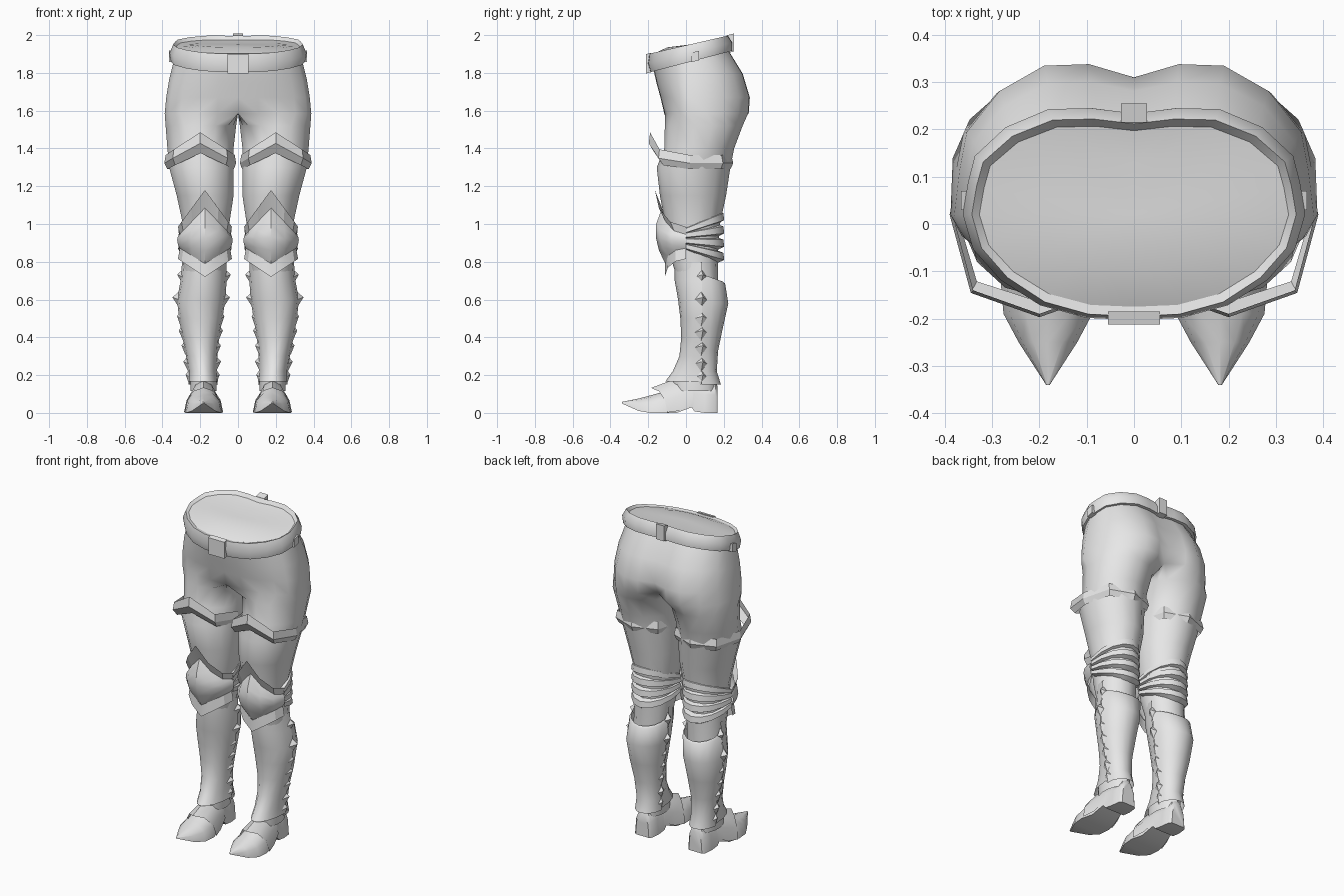
import bpy, bmesh
from math import sin, cos, pi, radians

if "Cube" in bpy.data.objects:
    bpy.data.objects.remove(bpy.data.objects["Cube"])

steel = bpy.data.materials.new("pale grey")
steel.diffuse_color = (0.8, 0.8, 0.8, 1)
steel.use_nodes = True
steel.node_tree.nodes["Principled BSDF"].inputs["Base Color"].default_value = steel.diffuse_color


def finish(name, bm, angle=40, mirror=True):
    """Turn a bmesh into a smooth-shaded object, mirrored left to right."""
    bmesh.ops.remove_doubles(bm, verts=bm.verts, dist=0.0005)
    bmesh.ops.recalc_face_normals(bm, faces=bm.faces)
    me = bpy.data.meshes.new(name)
    bm.to_mesh(me)
    bm.free()
    me.materials.append(steel)
    for p in me.polygons:
        p.use_smooth = True
    me.set_sharp_from_angle(angle=radians(angle))
    ob = bpy.data.objects.new(name, me)
    bpy.context.collection.objects.link(ob)
    if mirror:
        ob.modifiers.new("Mirror", 'MIRROR').merge_threshold = 0.002
    return ob


def loft(name, rows, closed=False, caps=False, angle=40):
    """Skin a list of equal-length point rows."""
    bm = bmesh.new()
    vs = [[bm.verts.new(p) for p in r] for r in rows]
    n = len(rows[0])
    for a, b in zip(vs, vs[1:]):
        for i in range(n if closed else n - 1):
            j = (i + 1) % n
            q = (a[i], a[j], b[j], b[i])
            if not all(abs(v.co.x) < 1e-5 for v in q):   # no wall on the mirror plane
                bm.faces.new(q)
    if caps:
        bm.faces.new(vs[0])
        bm.faces.new(vs[-1])
    return finish(name, bm, angle)


def box(name, x, y, z, mirror=False, tilt=0.0):
    bm = bmesh.new()
    bmesh.ops.create_cube(bm, size=1)
    for v in bm.verts:
        c = v.co
        px, py, pz = [r[0] + (r[1] - r[0]) * (k + .5) for r, k in zip((x, y, z), c)]
        v.co = (px, py, pz + tilt * py)
    return finish(name, bm, 30, mirror)


# Half outline of the hips, front centre to back centre
HALF = [(0, -1), (.28, -.98), (.55, -.86), (.78, -.62), (.94, -.33), (1, 0),
        (.97, .3), (.93, .55), (.75, .82), (.5, .99), (.25, 1), (0, .95)]


def hip(z, slope, X, yf, yb, cleft=0):
    pts = []
    for i, (u, v) in enumerate(HALF):
        y = .02 + (v * (yb - .02) if v > 0 else -v * (yf - .02))
        if i == 11:
            y -= cleft
        pts.append((u * X, y, z + slope * y))
    return pts


def hip_closed(*a):
    p = hip(*a)
    f, b = p[0], p[-1]
    return p + [tuple(b[k] + (f[k] - b[k]) * t / 5 for k in range(3)) for t in range(1, 5)]


def leg_ring(z, cx, rx, yf, yb):
    angs = [-50 + 280 * k / 11 for k in range(12)] + [230 + 16 * k for k in range(1, 5)]
    cy, ry = (yf + yb) / 2, (yb - yf) / 2
    return [(cx + rx * sin(radians(a)), cy - ry * cos(radians(a)), z) for a in angs]


# Hips and legs
body = [hip_closed(1.86, .26, .34, -.172, .225, 0), hip_closed(1.76, .12, .365, -.155, .30, .005),
        hip_closed(1.67, 0, .38, -.135, .338, .012), hip_closed(1.585, 0, .388, -.115, .332, .05)]
body += [leg_ring(*r) for r in [
    (1.52, .198, .19, -.112, .30), (1.4, .2, .178, -.115, .255), (1.3, .195, .174, -.155, .235),
    (1.15, .175, .153, -.138, .212), (1.0, .17, .125, -.11, .18), (.85, .175, .115, -.09, .17),
    (.66, .185, .105, -.03, .17)]]
loft("hips_and_legs", body, closed=True, angle=60)

# Tilted belt with a shallow domed lid inside it
loft("belt", [hip(*r) for r in [
    (1.858, .26, .335, -.17, .22), (1.853, .26, .355, -.19, .245), (1.90, .25, .362, -.203, .245),
    (1.946, .23, .343, -.195, .222), (1.932, .2, .325, -.172, .205)]], angle=45)
loft("waist_lid", [hip(*r) for r in [
    (1.934, .2, .327, -.175, .207), (1.945, .1, .21, -.10, .14), (1.95, 0, .0, .02, .02)]], angle=60)
box("buckle", (-.055, .055), (-.212, -.185), (1.85, 1.952), tilt=.25)
box("back_belt_loop", (-.027, .027), (.215, .255), (1.85, 1.945), tilt=.25)
box("side_belt_loop", (.335, .366), (.03, .07), (1.85, 1.90), mirror=True, tilt=.25)


# Thigh cuffs with a raised front point
def cuff(z, peak, cx, rx, yf, yb):
    pts = []
    for k in range(8):
        a = k * pi / 4
        m = 1.08 if k % 2 else 1
        s, c = sin(a) * m, cos(a) * m
        y = .02 + (c * (yf - .02) if c > 0 else -c * (yb - .02))
        pts.append((cx + rx * s, y, z + peak * max(0, cos(a)) ** 4))
    return pts


loft("thigh_cuff", [cuff(1.365, .12, .2, .183, -.19, .24), cuff(1.322, .105, .2, .19, -.197, .25),
                    cuff(1.29, .085, .198, .176, -.165, .235)], closed=True, angle=25)


# Knee plate: flared top and bottom edges around a dome
def knee(zc, zs, hw, d):
    return [(.175 + hw * sin(a), -d * cos(a), zs + (zc - zs) * (1 - abs(sin(a))))
            for a in [radians(-90 + 30 * k) for k in range(7)]]


loft("knee_plate", [knee(*r) for r in [
    (1.18, .985, .143, .165), (1.085, .945, .134, .127), (1.0, .935, .143, .158), (.93, .915, .147, .16),
    (.86, .89, .143, .143), (.79, .872, .133, .11), (.72, .815, .143, .112)]], angle=32)


# Straps fanning out behind the knee
def strap(z_side, z_back, r):
    return [(.175 + (.118 + r) * cos(a), (.178 + r) * sin(a), z_side + (z_back - z_side) * sin(a))
            for a in [pi * k / 8 for k in range(9)]]


for n, (zs, zb) in enumerate([(.965, 1.035), (.94, .965), (.91, .895), (.88, .825)]):
    loft(f"knee_strap_{n + 1}", [strap(zs + .016, zb + .035, -.012), strap(zs + .012, zb + .022, .02),
                                 strap(zs - .010, zb - .015, .024), strap(zs - .016, zb - .032, -.012)],
         angle=50)


# Shin guard front and calf guard back, meeting at a side seam
def arc(z, cx, rx, y_end, seam=.085, drop=0):
    return [(cx + rx * cos(a), seam + (y_end - seam) * sin(a), z - drop * sin(a))
            for a in [pi * k / 8 for k in range(9)]]


SHIN = [(.80, .178, .118, -.06), (.7, .182, .122, -.06), (.6, .195, .128, -.042), (.5, .197, .115, -.03),
        (.4, .197, .097, -.025), (.3, .192, .083, -.035), (.22, .187, .077, -.07), (.165, .185, .08, -.11)]
loft("shin_guard", [arc(*r) for r in SHIN], angle=50)
CALF = [(.735, .182, .112, .195, .085, .04), (.72, .182, .12, .207, .085, .035), (.58, .195, .122, .224),
        (.45, .197, .105, .195), (.33, .193, .083, .17), (.22, .187, .075, .163), (.15, .185, .078, .185)]
loft("calf_guard", [arc(*r) for r in CALF], angle=50)

# Row of spikes along both seams of each shin guard
bm = bmesh.new()
for z, cx, base, tip in [(.72, .18, .11, .142), (.6, .195, .118, .152), (.5, .197, .107, .125),
                         (.425, .197, .094, .117), (.345, .195, .082, .104), (.26, .19, .073, .1),
                         (.19, .187, .07, .09)]:
    for s in (-1, 1):
        h = .042
        ring = [bm.verts.new((cx + s * base, .08 + dy, z + dz))
                for dy, dz in ((-.035, 0), (0, h), (.03, 0), (0, -h))]
        top = bm.verts.new((cx + s * tip, .09, z + .012))
        for i in range(4):
            bm.faces.new((ring[i], ring[(i + 1) % 4], top))
        bm.faces.new(ring)
finish("seam_spikes", bm, 30)


# Boot with a heel and a pointed, raised toe
def sole(y, hw, zt, zb):
    pts = []
    for k in range(7):
        a = radians(-90 + 30 * k)
        pts.append((.182 + hw * sin(a), y, zb + (zt - zb) * cos(a) ** .8 if abs(k - 3) < 3 else zb))
    return pts


loft("boot", [sole(*r) for r in [
    (.168, .045, .14, 0), (.155, .058, .165, 0), (.10, .064, .17, 0), (.045, .066, .17, .008),
    (.03, .068, .17, .03), (-.05, .082, .15, 0), (-.12, .1, .112, 0), (-.19, .094, .092, 0),
    (-.25, .062, .076, .01), (-.34, .004, .058, .05)]], closed=True, caps=True, angle=40)


# Pointed plate over the instep
def instep(yc, ys, hw, zt, zb):
    return [(.182 + hw * sin(a), ys + (yc - ys) * (1 - abs(sin(a))), zb + (zt - zb) * max(0, cos(a)))
            for a in [radians(-90 + 30 * k) for k in range(7)]]


loft("instep_plate", [instep(*r) for r in [
    (.0, .04, .068, .18, .05), (-.09, -.03, .086, .168, .012), (-.185, -.1, .104, .132, .002)]], angle=35)

# Ankle band above the boot
loft("ankle_band", [leg_ring(z, .184, r, -.07, .16) for z, r in ((.21, .066), (.165, .07), (.115, .07))],
     closed=True, angle=40)
